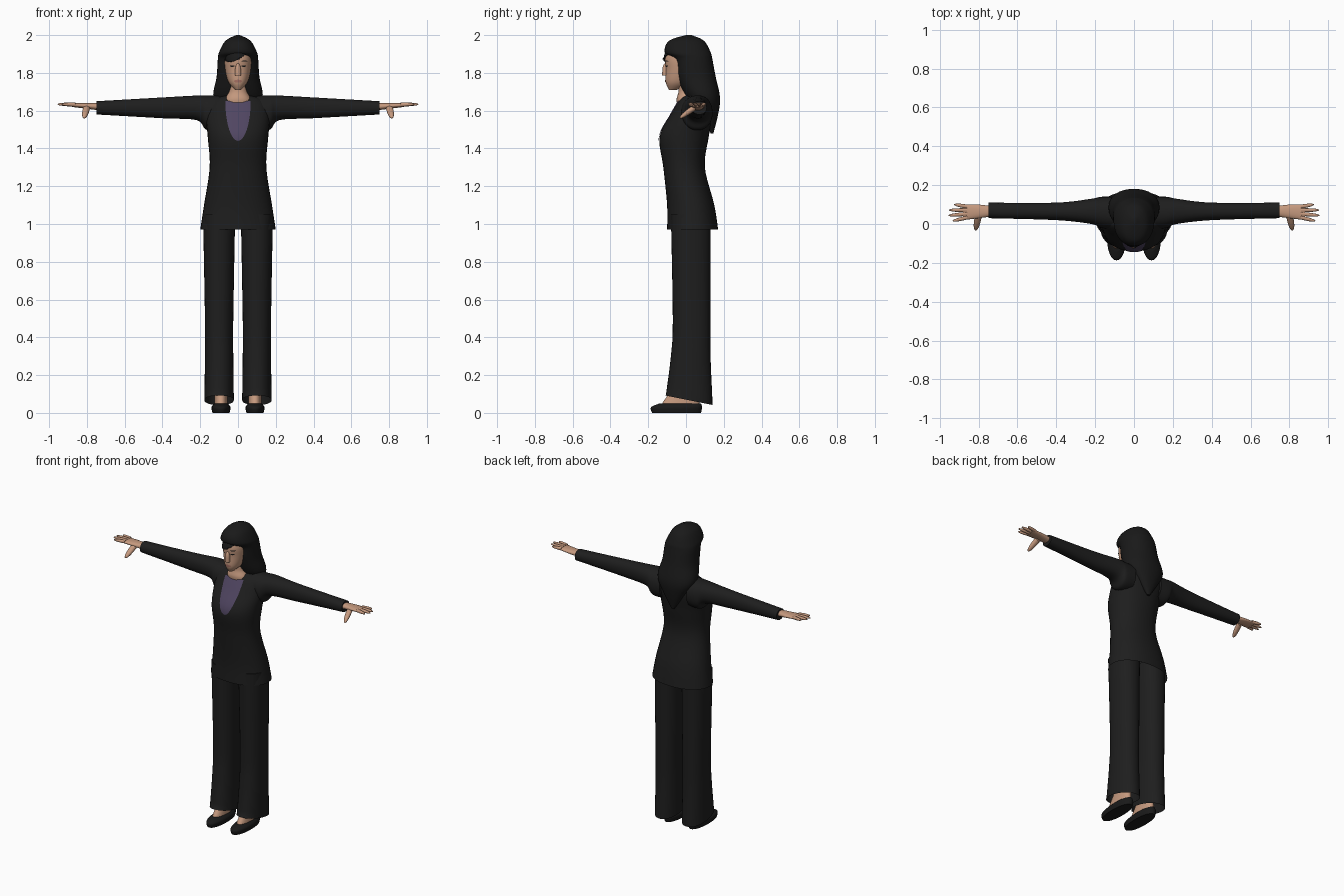
import bpy, bmesh
from math import cos, sin, pi, radians, copysign
from mathutils import Vector
from mathutils.bvhtree import BVHTree

SIDES, STEPS, PATCH_CELLS = 32, 6, 12

default_cube = bpy.data.objects.get("Cube")
if default_cube:
    bpy.data.objects.remove(default_cube)


def material(name, red, green, blue):
    made = bpy.data.materials.new(name)
    made.use_nodes = True
    made.diffuse_color = (red, green, blue, 1)
    for node in made.node_tree.nodes:
        if node.type == 'BSDF_PRINCIPLED':
            node.inputs["Base Color"].default_value = made.diffuse_color
    return made


cloth = material("charcoal cloth", .013, .013, .013)
black = material("soft black", .01, .01, .01)
skin = material("skin", .56, .32, .21)
purple = material("purple shirt", .08, .06, .12)
lip_red = material("lips", .4, .17, .13)


def finish(name, bm, colour, mirror):
    """Turn a bmesh into a smooth shaded object, mirrored to the other side on request."""
    mesh = bpy.data.meshes.new(name)
    bm.to_mesh(mesh)
    bm.free()
    mesh.materials.append(colour)
    mesh.shade_smooth()
    mesh.set_sharp_from_angle(angle=radians(50))
    part = bpy.data.objects.new(name, mesh)
    bpy.context.collection.objects.link(part)
    if mirror:
        part.modifiers.new("Mirror", 'MIRROR')
    return part


def smooth_rows(rows):
    """Run a smooth curve through the given sections."""
    padded = [rows[0], *rows, rows[-1]]
    for before, start, end, after in zip(padded, padded[1:], padded[2:], padded[3:]):
        for step in range(STEPS):
            t = step / STEPS
            yield [b + t / 2 * (c - a + t * (2*a - 5*b + 4*c - d + t * (3*(b - c) + d - a)))
                   for a, b, c, d in zip(before, start, end, after)]
    yield rows[-1]


def rounded(low, high, wave, power):
    """Coordinate of a superellipse that fills the span from low to high."""
    middle, half = (low + high) / 2, (high - low) / 2
    return middle + half * copysign(abs(wave) ** (2 / power), wave)


def loft(name, colour, axis, rows, power=2.2, mirror=False, open_bottom=False, hem=0):
    """Skin over sections: position on the axis, then the span on each other axis."""
    bm = bmesh.new()
    rings = []
    for place, low_a, high_a, low_b, high_b in smooth_rows(rows):
        ring = []
        for side in range(SIDES):
            angle = 2 * pi * side / SIDES
            point = [rounded(low_a, high_a, cos(angle), power),
                     rounded(low_b, high_b, sin(angle), power)]
            point.insert(axis, place)
            ring.append(bm.verts.new(point))
        rings.append(ring)
    for vert in rings[0]:
        vert.co.z -= hem * vert.co.y
    for lower, upper in zip(rings, rings[1:]):
        for side in range(SIDES):
            bm.faces.new((lower[side - 1], lower[side], upper[side], upper[side - 1]))
    bm.faces.new(rings[-1])
    if not open_bottom:
        bm.faces.new(rings[0])
    bmesh.ops.recalc_face_normals(bm, faces=bm.faces)
    return finish(name, bm, colour, mirror)


def upright(name, colour, rows, x=0, **options):
    """Standing loft whose sections give height, half width, front and back."""
    spans = [(height, x - half, x + half, front, back) for height, half, front, back in rows]
    return loft(name, colour, 2, spans, **options)


def taper(name, colour, axis, start, end, radius, mirror=False):
    """Round-ended tube that thins towards its end."""
    start, end = Vector(start), Vector(end)
    rows = []
    for fraction in (0, .5, .8, .95, 1):
        centre = list(start.lerp(end, fraction))
        place = centre.pop(axis)
        r = radius * (1.02 - fraction ** 3) ** .5
        rows.append([place] + [c + sign * r for c in centre for sign in (-1, 1)])
    loft(name, colour, axis, rows, mirror=mirror)


def oval_plate(name, colour, target, x, z, half, rise, top=pi / 2, lean=0,
               offset=.003, mirror=False):
    """Thin oval laid on the front of a target, sheared by lean."""
    surface = bmesh.new()
    surface.from_mesh(target.data)
    tree = BVHTree.FromBMesh(surface)
    surface.free()
    bm = bmesh.new()
    lines = []
    for row in range(PATCH_CELLS + 1):
        angle = -pi / 2 + (top + pi / 2) * row / PATCH_CELLS
        line = []
        for column in range(PATCH_CELLS + 1):
            across = x + half * cos(angle) * (2 * column / PATCH_CELLS - 1)
            origin = Vector((across, -1, z + rise * sin(angle) + lean * across))
            hit = tree.ray_cast(origin, Vector((0, 1, 0)))[0] or tree.find_nearest(origin)[0]
            line.append(bm.verts.new(hit - Vector((0, offset, 0))))
        lines.append(line)
    for lower, upper in zip(lines, lines[1:]):
        for k in range(PATCH_CELLS):
            bm.faces.new((lower[k], lower[k + 1], upper[k + 1], upper[k]))
    bmesh.ops.remove_doubles(bm, verts=bm.verts, dist=.0001)
    return finish(name, bm, colour, mirror)


# Jacket body, open at the hem, with the shirt in its neckline
jacket = upright("jacket", cloth, [
    (.97, .2, -.1, .17), (1.1, .18, -.1, .15), (1.3, .15, -.12, .1), (1.46, .16, -.14, .12),
    (1.58, .17, -.08, .14), (1.65, .15, -.04, .13), (1.68, .07, -.02, .09)], open_bottom=True)
oval_plate("shirt", purple, jacket, x=0, z=1.65, half=.067, rise=.21, top=0, offset=.004)

# Sleeves, flared where they join the body
loft("sleeves", cloth, 0, [
    (.1, -.03, .14, 1.5, 1.68), (.17, -.02, .14, 1.5, 1.68), (.22, 0, .13, 1.55, 1.68),
    (.4, .02, .11, 1.56, 1.67), (.75, .03, .11, 1.58, 1.65)], mirror=True)

# Hands: palm, fanned fingers and thumb
loft("palms", skin, 0, [
    (.72, .04, .09, 1.6, 1.64), (.8, .03, .1, 1.61, 1.64), (.88, .02, .1, 1.62, 1.64)],
    mirror=True)
for i, label in enumerate(("index", "middle", "ring", "little")):
    reach = .957 - .012 * (i - 1.4) ** 2
    taper(label + "_fingers", skin, 0, (.86, .033 + .019 * i, 1.632),
          (reach, .016 + .028 * i, 1.634), radius=.01, mirror=True)
taper("thumbs", skin, 1, (.8, .05, 1.62), (.815, -.033, 1.563), radius=.018, mirror=True)

# Trousers, with a hem that drops to the back
upright("trousers", cloth, [
    (.07, .078, -.11, .14), (.3, .075, -.08, .13), (.5, .075, -.07, .13), (1.05, .085, -.08, .13)],
    x=.1, hem=.2, mirror=True, open_bottom=True)

# Feet in slip-on shoes
upright("feet", skin, [(.02, .037, -.14, .07), (.06, .035, -.12, .07), (.2, .03, -.02, .06)],
        x=.09, mirror=True)
upright("shoes", black, [(0, .045, -.18, .08), (.03, .05, -.185, .085), (.05, .035, -.14, .08)],
        x=.09, mirror=True)

# Neck, head and face
upright("neck", skin, [
    (1.62, .075, -.045, .06), (1.66, .07, -.05, .06), (1.7, .05, -.04, .05), (1.75, .05, -.04, .05)])
head = upright("head", skin, [
    (1.71, .015, -.09, -.05), (1.75, .05, -.107, .03), (1.82, .07, -.107, .08),
    (1.88, .073, -.11, .09), (1.94, .06, -.085, .08), (1.97, .03, -.05, .04)])
taper("nose", skin, 2, (0, -.11, 1.785), (0, -.11, 1.85), radius=.016)
oval_plate("mouth", lip_red, head, x=0, z=1.756, half=.021, rise=.008)
oval_plate("eyes", black, head, x=.031, z=1.836, half=.013, rise=.004, mirror=True)
oval_plate("eyebrows", black, head, x=.034, z=1.862, half=.016, rise=.003, mirror=True)

# Long hair falling to a point at the back, with a swept fringe
upright("hair", black, [
    (1.48, .01, .13, .145), (1.58, .075, .08, .17), (1.67, .13, 0, .18), (1.78, .113, -.05, .157),
    (1.87, .107, -.07, .14), (1.91, .1, -.113, .13), (1.97, .066, -.09, .095), (2, .01, 0, .03)])
fringe = oval_plate("fringe", black, head, x=0, z=1.915, half=.073, rise=.045,
                    lean=.5, offset=.009)
fringe.modifiers.new("Thickness", 'SOLIDIFY').thickness = .008
